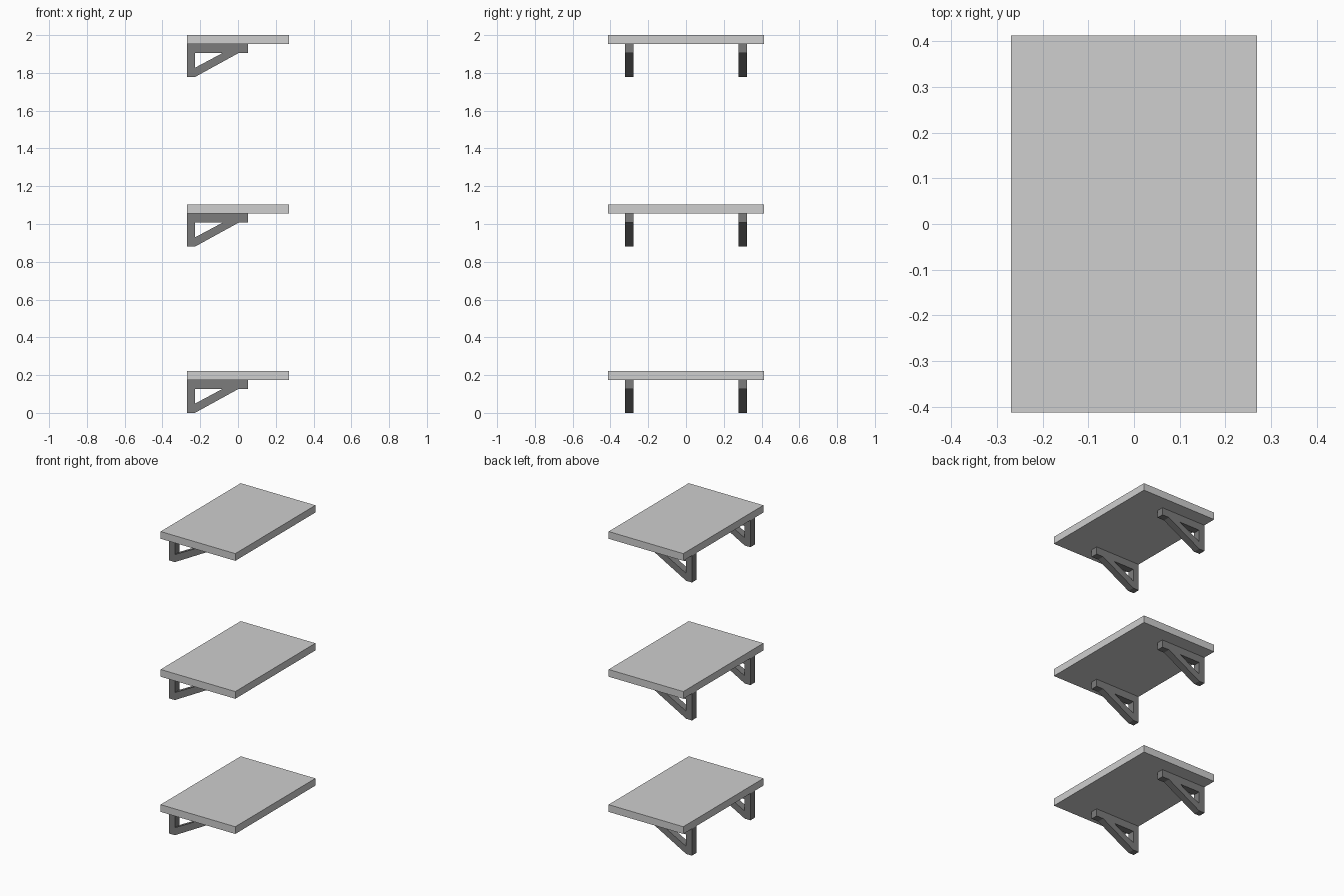
import bpy, bmesh

if "Cube" in bpy.data.objects:
    bpy.data.objects.remove(bpy.data.objects["Cube"])


def material(name, v):
    m = bpy.data.materials.new(name)
    m.diffuse_color = (v, v, v, 1)
    m.use_nodes = True
    m.node_tree.nodes["Principled BSDF"].inputs["Base Color"].default_value = m.diffuse_color
    return m


board_mat = material("light_grey", 0.62)
bracket_mat = material("dark_grey", 0.2)


def add_object(name, bm, mat):
    bmesh.ops.recalc_face_normals(bm, faces=bm.faces[:])
    me = bpy.data.meshes.new(name)
    bm.to_mesh(me)
    bm.free()
    me.materials.append(mat)
    ob = bpy.data.objects.new(name, me)
    bpy.context.collection.objects.link(ob)


def board(name, top):
    bm = bmesh.new()
    bmesh.ops.create_cube(bm, size=1)
    for v in bm.verts:
        v.co.x *= 0.538
        v.co.y *= 0.824
        v.co.z = v.co.z * 0.047 + top - 0.0235
    add_object(name, bm, board_mat)


# Bracket side profile (x, z): six outer points, then the triangular hole
PROFILE = [(-0.269, 0.175), (-0.269, 0), (-0.228, 0), (0.003, 0.127),
           (0.053, 0.127), (0.053, 0.175),
           (-0.228, 0.127), (-0.228, 0.049), (-0.082, 0.127)]
# Upright, diagonal brace, top bar
FACES = [(0, 1, 7, 6), (1, 2, 3, 8, 7), (0, 6, 8, 3, 4, 5)]


def bracket(name, y, base):
    bm = bmesh.new()
    vs = [bm.verts.new((x, y - 0.0225, z + base)) for x, z in PROFILE]
    faces = [bm.faces.new([vs[i] for i in f]) for f in FACES]
    ext = bmesh.ops.extrude_face_region(bm, geom=faces, use_keep_orig=True)
    for g in ext["geom"]:
        if isinstance(g, bmesh.types.BMVert):
            g.co.y += 0.045
    add_object(name, bm, bracket_mat)


# Three shelves, each a board on two brackets
for level, top in (("lower", 0.222), ("middle", 1.102), ("upper", 2.0)):
    board(level + "_shelf_board", top)
    for side, y in (("front", -0.301), ("back", 0.301)):
        bracket(f"{level}_{side}_bracket", y, top - 0.222)
